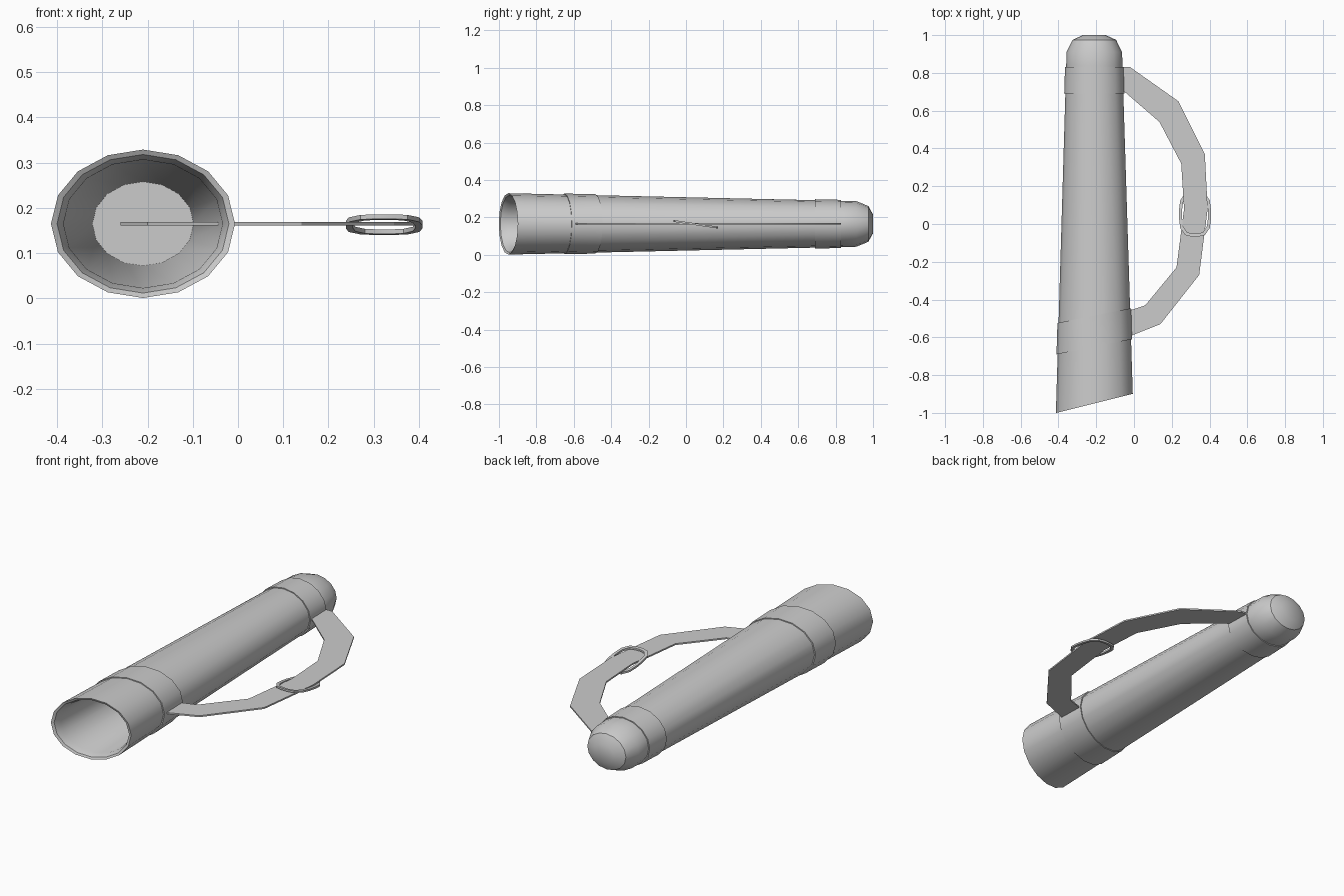
import bpy, bmesh
from math import sin, cos, pi, radians

cube = bpy.data.objects.get("Cube")
if cube:
    bpy.data.objects.remove(cube)

CX, CZ, SIDES = -0.21, 0.165, 16

mat = bpy.data.materials.new("plain grey")
mat.use_nodes = True
grey = (0.6, 0.6, 0.6, 1)
mat.diffuse_color = grey
mat.node_tree.nodes["Principled BSDF"].inputs["Base Color"].default_value = grey


def finish(name, bm):
    bmesh.ops.recalc_face_normals(bm, faces=bm.faces)
    mesh = bpy.data.meshes.new(name)
    bm.to_mesh(mesh)
    bm.free()
    mesh.materials.append(mat)
    obj = bpy.data.objects.new(name, mesh)
    bpy.context.collection.objects.link(obj)
    bpy.ops.object.select_all(action='DESELECT')
    obj.select_set(True)
    bpy.context.view_layer.objects.active = obj
    bpy.ops.object.shade_smooth_by_angle(angle=radians(30))
    return obj


def ring(bm, y, r, slant=0):
    """Oval ring around the y axis; slant shears y along x."""
    ratio = 0.806 + 0.013 * (y + 0.95)
    verts = []
    for i in range(SIDES):
        a = 2 * pi * i / SIDES
        dx = r * cos(a)
        verts.append(bm.verts.new((CX + dx, y + slant * dx, CZ + r * ratio * sin(a))))
    return verts


def lathe(name, rows, closed=False):
    """Bridge a list of (y, radius, slant) rings."""
    bm = bmesh.new()
    rings = [ring(bm, *row) for row in rows]
    pairs = list(zip(rings, rings[1:]))
    if closed:
        pairs.append((rings[-1], rings[0]))
    for a, b in pairs:
        for i in range(SIDES):
            j = (i + 1) % SIDES
            bm.faces.new((a[i], a[j], b[j], b[i]))
    if not closed:
        bm.faces.new(rings[0])
        bm.faces.new(rings[-1])
    return finish(name, bm)


def tube_radius(y):
    return 0.2035 - 0.0305 * (y + 0.95)


# Hollow tapered body: inner floor, wall, slanted rim, outside, domed end
lathe("tube_body", [
    (0.955, 0.112, 0), (-0.91, 0.176, 0.25), (-0.945, 0.19, 0.25),
    (-0.95, 0.2035, 0.25), (0.84, tube_radius(0.84), 0),
    (0.91, 0.147, 0), (0.975, 0.115, 0), (1.0, 0.06, 0)])

# Bands wrapped around the body
for name, y0, y1, slant in (("front_band", -0.65, -0.485, 0.2), ("back_band", 0.69, 0.83, 0)):
    r0, r1 = tube_radius(y0), tube_radius(y1)
    lathe(name, [(y0, r0 - 0.004, slant), (y0, r0 + 0.006, slant),
                 (y1, r1 + 0.006, slant), (y1, r1 - 0.004, slant)], closed=True)

# Flat carrying strap, as pairs of outer and inner edge points
outer = [(-0.15, 0.83), (-0.02, 0.83), (0.235, 0.65), (0.375, 0.37), (0.39, 0.08),
         (0.345, -0.27), (0.14, -0.53), (-0.2, -0.665)]
inner = [(-0.15, 0.7), (-0.05, 0.7), (0.135, 0.54), (0.25, 0.32), (0.265, 0.08),
         (0.225, -0.23), (0.06, -0.43), (-0.26, -0.54)]
bm = bmesh.new()
edges = [[bm.verts.new((x, y, CZ - 0.004)) for x, y in side] for side in (outer, inner)]
for i in range(len(outer) - 1):
    bm.faces.new((edges[0][i], edges[0][i + 1], edges[1][i + 1], edges[1][i]))
ext = bmesh.ops.extrude_face_region(bm, geom=bm.faces[:])
for v in ext["geom"]:
    if isinstance(v, bmesh.types.BMVert):
        v.co.z += 0.008
finish("carry_strap", bm)

# Tilted oval buckle threaded by the strap
bm = bmesh.new()
loops = []
for inset, lift in ((0, -0.005), (0, 0.005), (0.016, 0.005), (0.016, -0.005)):
    loop = []
    for i in range(SIDES):
        a = 2 * pi * (i + 0.5) / SIDES
        c, s = cos(a), sin(a)
        # squarish oval outline
        k = (c ** 4 + s ** 4) ** -0.18
        x, y = k * c * (0.085 - inset), k * s * (0.12 - inset)
        loop.append(bm.verts.new((0.323 + x, 0.052 + y, 0.163 - 0.15 * y + lift)))
    loops.append(loop)
for n in range(4):
    a, b = loops[n], loops[(n + 1) % 4]
    for i in range(SIDES):
        j = (i + 1) % SIDES
        bm.faces.new((a[i], a[j], b[j], b[i]))
finish("strap_buckle", bm)
